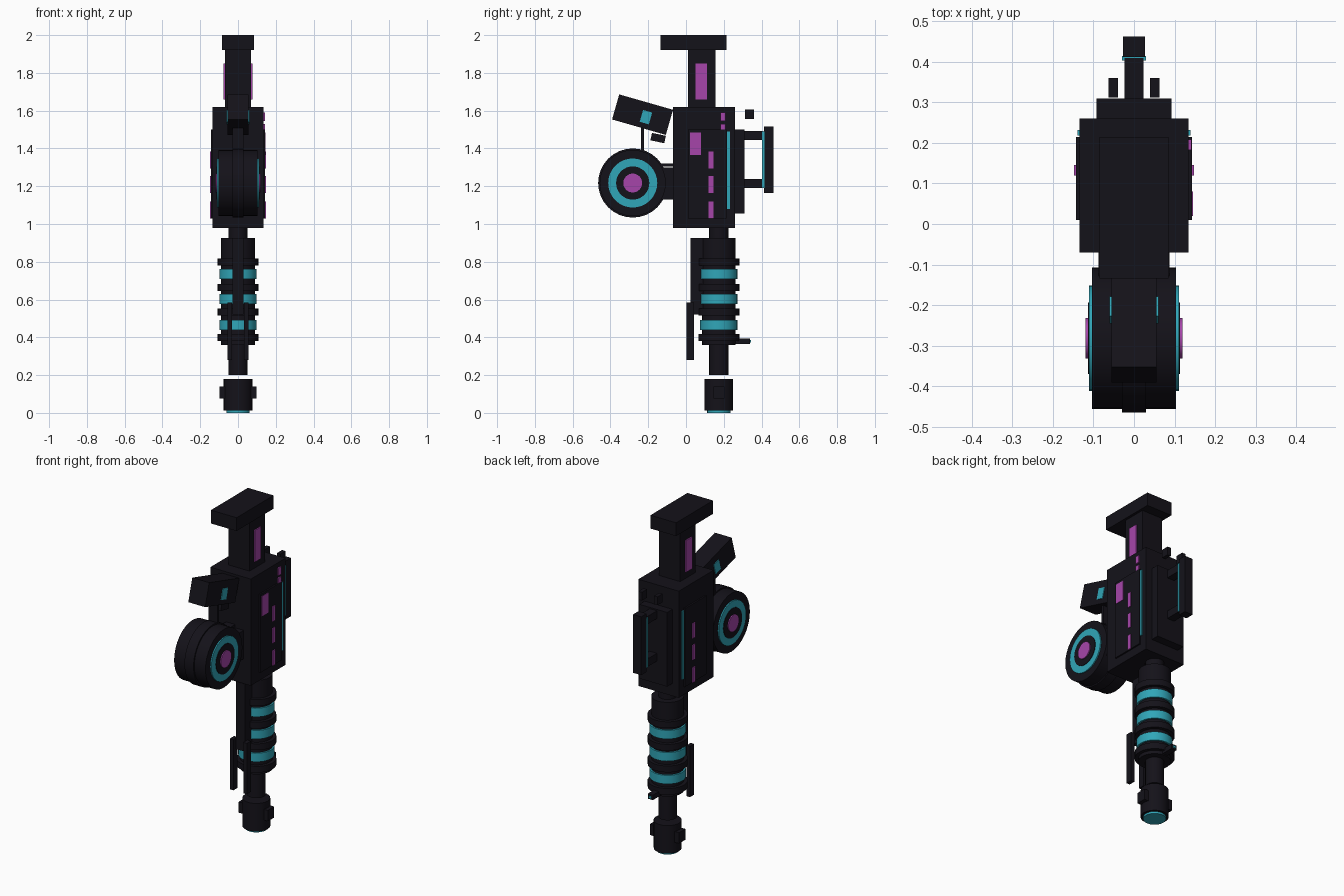
import bpy, bmesh, math
from mathutils import Matrix

if "Cube" in bpy.data.objects:
    bpy.data.objects.remove(bpy.data.objects["Cube"])


def material(name, rgb):
    m = bpy.data.materials.new(name)
    m.diffuse_color = (*rgb, 1)
    m.use_nodes = True
    m.node_tree.nodes["Principled BSDF"].inputs["Base Color"].default_value = m.diffuse_color
    return m


DARK = material("dark_metal", (0.007, 0.006, 0.010))
TEAL = material("teal_glow", (0.03, 0.38, 0.48))
PINK = material("magenta_glow", (0.38, 0.06, 0.40))


def finish(bm, name, mat, smooth=False):
    bmesh.ops.recalc_face_normals(bm, faces=bm.faces)
    me = bpy.data.meshes.new(name)
    bm.to_mesh(me)
    bm.free()
    me.materials.append(mat)
    ob = bpy.data.objects.new(name, me)
    bpy.context.collection.objects.link(ob)
    if smooth:
        bpy.ops.object.select_all(action='DESELECT')
        ob.select_set(True)
        bpy.context.view_layer.objects.active = ob
        bpy.ops.object.shade_smooth_by_angle(angle=math.radians(30))
    return ob


def box(name, x, y, z, mat=DARK, tilt=0):
    """Box from (min, max) ranges, tilted about its own centre in the side plane."""
    bm = bmesh.new()
    c = [(r[0] + r[1]) / 2 for r in (x, y, z)]
    s = [r[1] - r[0] for r in (x, y, z)]
    M = Matrix.Translation(c) @ Matrix.Rotation(math.radians(tilt), 4, 'X') @ Matrix.Diagonal((*s, 1))
    bmesh.ops.create_cube(bm, size=1, matrix=M)
    return finish(bm, name, mat)


def mid_box(name, w, y, z, mat=DARK, tilt=0):
    return box(name, (-w, w), y, z, mat, tilt)


def pair(name, x, y, z, mat=DARK, tilt=0):
    """The same box on both sides."""
    box(name + "_right", x, y, z, mat, tilt)
    box(name + "_left", (-x[1], -x[0]), y, z, mat, tilt)


def lathe(name, profile, mat, centre, axis='Z', sides=24, closed=False):
    """Revolve (radius, height) points about an axis through centre."""
    bm = bmesh.new()
    rings = [[bm.verts.new((r * math.cos(2 * math.pi * i / sides),
                            r * math.sin(2 * math.pi * i / sides), h))
              for i in range(sides)] for r, h in profile]
    links = list(zip(rings, rings[1:]))
    if closed:
        links.append((rings[-1], rings[0]))
    else:
        bm.faces.new(rings[0])
        bm.faces.new(rings[-1])
    for a, b in links:
        for i in range(sides):
            j = (i + 1) % sides
            bm.faces.new((a[i], a[j], b[j], b[i]))
    if axis == 'X':
        bmesh.ops.rotate(bm, verts=bm.verts, matrix=Matrix.Rotation(math.pi / 2, 3, 'Y'))
    bmesh.ops.translate(bm, verts=bm.verts, vec=centre)
    return finish(bm, name, mat, smooth=True)


# stock
mid_box("stock_butt", 0.085, (-0.135, 0.215), (1.92, 2.0))
mid_box("stock_neck", 0.07, (0.01, 0.155), (1.61, 1.92))
pair("stock_light", (0.065, 0.077), (0.05, 0.11), (1.66, 1.85), PINK)

# receiver with raised side panels
mid_box("receiver", 0.134, (-0.07, 0.26), (0.98, 1.62))
pair("side_panel", (0.13, 0.143), (0.01, 0.215), (1.03, 1.5))
for i, z in enumerate((1.03, 1.165, 1.295)):
    pair(f"side_light_{i}", (0.14, 0.148), (0.12, 0.145), (z, z + 0.09), PINK)
pair("side_strip", (0.13, 0.14), (0.218, 0.232), (1.08, 1.49), TEAL)
box("ejection_port", (0.13, 0.145), (0.02, 0.08), (1.365, 1.485), PINK)
for i, z in enumerate((1.485, 1.545)):
    box(f"selector_light_{i}", (0.13, 0.142), (0.183, 0.208), (z, z + 0.045), PINK)

# top rail, carrying scope and rear sights
mid_box("top_rail", 0.092, (0.26, 0.31), (1.055, 1.5))
for i, z in enumerate((1.19, 1.445)):
    mid_box(f"scope_mount_{i}", 0.024, (0.30, 0.41), (z, z + 0.047))
mid_box("scope", 0.027, (0.412, 0.463), (1.165, 1.515))
mid_box("scope_strip", 0.029, (0.403, 0.415), (1.19, 1.49), TEAL)
pair("rear_sight", (0.04, 0.063), (0.312, 0.36), (1.555, 1.605))

# grip and trigger
mid_box("grip", 0.056, (-0.378, -0.082), (1.51, 1.648), tilt=-16)
pair("grip_light", (0.05, 0.06), (-0.237, -0.187), (1.533, 1.598), TEAL, tilt=-16)
mid_box("trigger_guard_post", 0.03, (-0.238, -0.222), (1.305, 1.54))
mid_box("trigger_guard_bar", 0.03, (-0.238, -0.07), (1.305, 1.32))
mid_box("trigger", 0.018, (-0.185, -0.11), (1.435, 1.475), tilt=-12)

# drum magazine
D = (0, -0.282, 1.217)
mid_box("magazine_well", 0.087, (-0.14, -0.07), (1.13, 1.3))
lathe("drum", [(0.175, -0.104), (0.175, -0.03), (0.183, -0.03), (0.183, 0.03),
               (0.175, 0.03), (0.175, 0.104)], DARK, D, 'X', 32)
for s, side in ((1, "right"), (-1, "left")):
    lathe(f"drum_ring_{side}", [(0.088, s * 0.10), (0.13, s * 0.10), (0.13, s * 0.111), (0.088, s * 0.111)],
          TEAL, D, 'X', 32, closed=True)
    lathe(f"drum_cap_{side}", [(0.088, s * 0.10), (0.088, s * 0.114)], DARK, D, 'X', 32)
    lathe(f"drum_hub_{side}", [(0.05, s * 0.11), (0.05, s * 0.12)], PINK, D, 'X', 32)

# barrel and handguard
B = (0, 0.174, 0)
lathe("barrel", [(0.051, 0.2), (0.051, 0.99)], DARK, B)
lathe("handguard", [(0.089, 0.36), (0.089, 0.925)], DARK, B)
for i, z in enumerate((0.38, 0.515, 0.645, 0.78)):
    lathe(f"guard_ring_{i}", [(0.109, z), (0.109, z + 0.038)], DARK, B)
for i, z in enumerate((0.44, 0.577, 0.71)):
    lathe(f"glow_ring_{i}", [(0.099, z), (0.099, z + 0.052)], TEAL, B)

# muzzle
lathe("muzzle", [(0.076, 0.012), (0.076, 0.18)], DARK, B)
lathe("muzzle_glow", [(0.062, 0.0), (0.062, 0.02)], TEAL, B)
pair("muzzle_vent", (0.06, 0.097), (0.145, 0.205), (0.075, 0.14))

# under-barrel plate, bipod legs and front sight
mid_box("under_plate", 0.03, (0.025, 0.09), (0.52, 0.925))
pair("bipod_leg", (0.033, 0.056), (0.003, 0.042), (0.28, 0.585))
mid_box("front_sight", 0.017, (0.24, 0.338), (0.365, 0.395))
mid_box("front_sight_bead", 0.008, (0.335, 0.345), (0.372, 0.385), TEAL)
